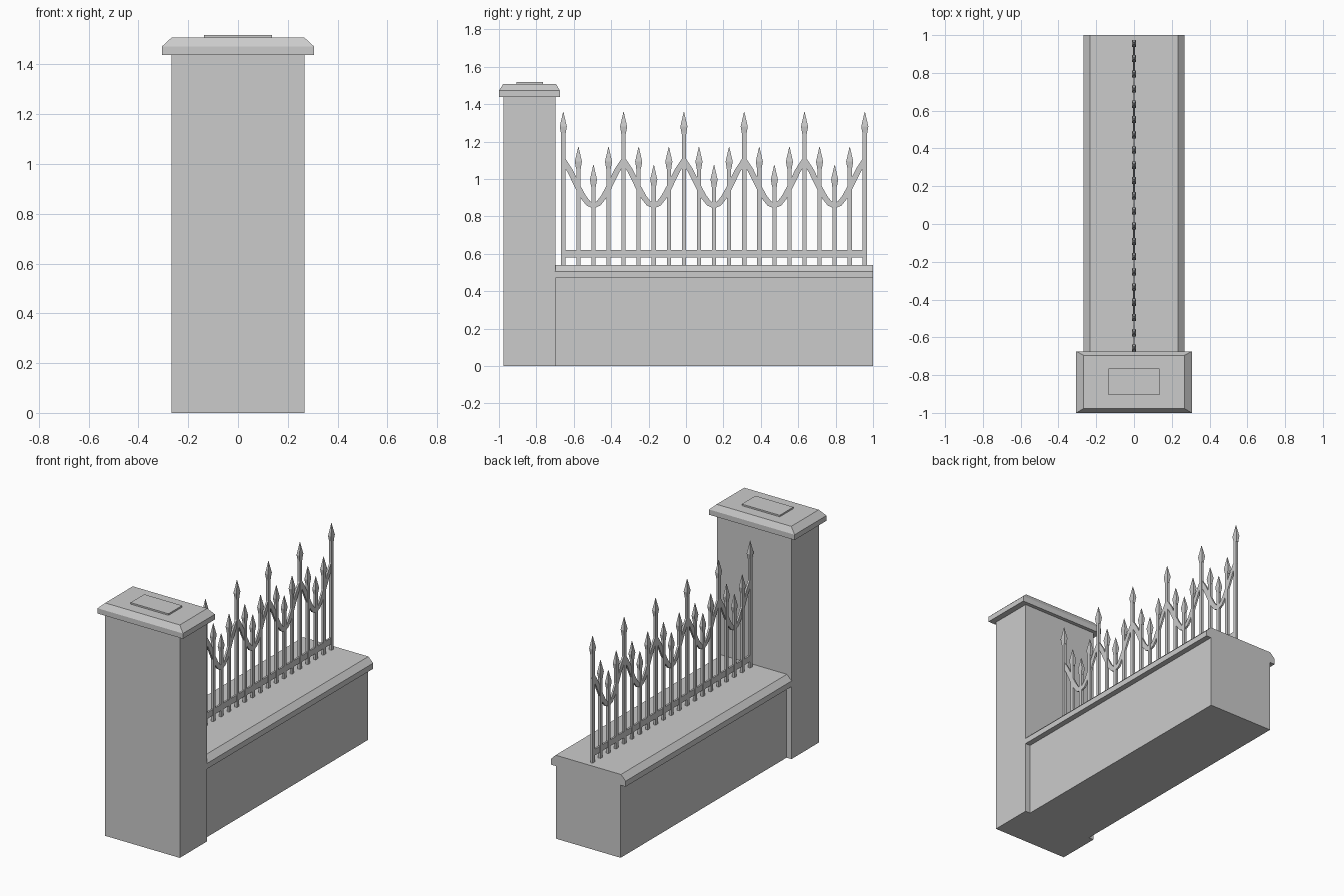
import bpy
import bmesh
from mathutils import Vector

cube = bpy.data.objects.get("Cube")
if cube:
    bpy.data.objects.remove(cube, do_unlink=True)

stone = bpy.data.materials.new("plain_grey")
stone.use_nodes = True
GREY = (0.6, 0.6, 0.6, 1)
stone.diffuse_color = GREY
stone.node_tree.nodes["Principled BSDF"].inputs["Base Color"].default_value = GREY


def finish(name, bm):
    bmesh.ops.recalc_face_normals(bm, faces=bm.faces)
    mesh = bpy.data.meshes.new(name)
    bm.to_mesh(mesh)
    bm.free()
    mesh.materials.append(stone)
    obj = bpy.data.objects.new(name, mesh)
    bpy.context.collection.objects.link(obj)
    return obj


def loft(bm, rings):
    """Join rings of equal vertex count and close both ends."""
    loops = [[bm.verts.new(p) for p in ring] for ring in rings]
    for a, b in zip(loops, loops[1:]):
        for i in range(len(a)):
            j = (i + 1) % len(a)
            bm.faces.new((a[i], a[j], b[j], b[i]))
    bm.faces.new(loops[0][::-1])
    bm.faces.new(loops[-1])


def rect(hx, y0, y1, z):
    return [(-hx, y0, z), (hx, y0, z), (hx, y1, z), (-hx, y1, z)]


def stack(name, levels):
    """Solid made of stacked rectangles (half width, y0, y1, z)."""
    bm = bmesh.new()
    loft(bm, [rect(*level) for level in levels])
    return finish(name, bm)


# Pillar with bevelled cap and raised plate
stack("pillar", [(0.267, -0.977, -0.698, 0), (0.267, -0.977, -0.698, 1.438)])
stack("pillar_cap", [(0.306, -1, -0.674, 1.438), (0.306, -1, -0.674, 1.472),
                     (0.267, -0.977, -0.695, 1.508)])
stack("cap_plate", [(0.136, -0.905, -0.765, 1.5), (0.136, -0.905, -0.765, 1.518)])

# Low wall with chamfered coping
stack("low_wall", [(0.232, -0.7, 1, 0), (0.232, -0.7, 1, 0.475)])
stack("wall_coping", [(0.268, -0.7, 1, 0.47), (0.268, -0.7, 1, 0.506),
                      (0.234, -0.7, 1, 0.54)])

# Fence bars with spear heads, in a repeating rhythm of four
STEP, START, COUNT = 0.0806, -0.656, 21
NECKS = (1.24, 1.053, 0.957, 1.053)
BAR_Y, BAR_X = 0.011, 0.008
bars, spears = bmesh.new(), bmesh.new()
for i in range(COUNT):
    y, neck = START + i * STEP, NECKS[i % 4]
    loft(bars, [rect(BAR_X, y - BAR_Y, y + BAR_Y, z) for z in (0.535, neck)])
    profile = [(0.013, 0), (0.013, 0.006), (0.019, 0.04), (0.001, 0.118)]
    loft(spears, [rect(w * 0.6, y - w, y + w, neck + h) for w, h in profile])
finish("fence_bars", bars)
finish("spear_heads", spears)

# Bottom rail
stack("bottom_rail", [(0.006, START, START + (COUNT - 1) * STEP, z) for z in (0.58, 0.62)])

# Hanging curved bands between the tall bars
half = [(0, 1.098), (0.035, 1.045), (0.08, 0.953), (0.108, 0.902),
        (0.134, 0.869), (0.161, 0.857)]
path = half + [(4 * STEP - y, z) for y, z in reversed(half[:-1])]
points = [Vector(p) for p in path]
swags = bmesh.new()
for k in range((COUNT - 1) // 4):
    rings = []
    for i, p in enumerate(points):
        d = (points[min(i + 1, len(points) - 1)] - points[max(i - 1, 0)]).normalized()
        n = Vector((-d.y, d.x)) * 0.015
        y0 = START + k * 4 * STEP
        a, b = p + n, p - n
        rings.append([(-0.006, y0 + a.x, a.y), (0.006, y0 + a.x, a.y),
                      (0.006, y0 + b.x, b.y), (-0.006, y0 + b.x, b.y)])
    loft(swags, rings)
finish("curved_bands", swags)
